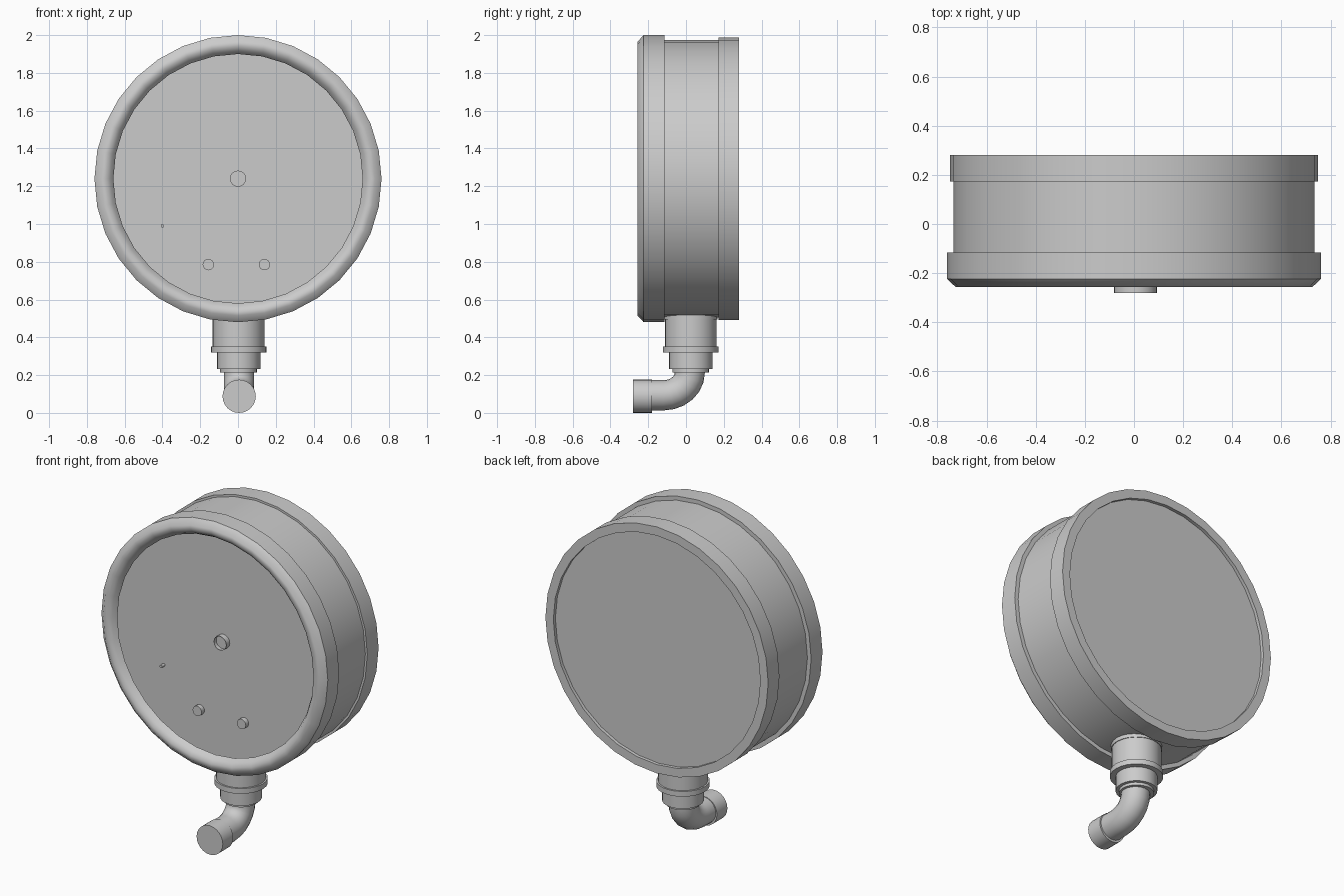
import bpy, bmesh, math
from mathutils import Vector

if "Cube" in bpy.data.objects:
    bpy.data.objects.remove(bpy.data.objects["Cube"])

CZ = 1.24  # height of the dial axis
SX = 0.006  # sideways position of the stem and pipe


def finish(name, bm, angle):
    bmesh.ops.recalc_face_normals(bm, faces=bm.faces)
    me = bpy.data.meshes.new(name)
    bm.to_mesh(me)
    bm.free()
    ob = bpy.data.objects.new(name, me)
    bpy.context.collection.objects.link(ob)
    bpy.ops.object.select_all(action='DESELECT')
    ob.select_set(True)
    bpy.context.view_layer.objects.active = ob
    bpy.ops.object.shade_smooth_by_angle(angle=math.radians(angle))
    return ob


def skin(name, rings, closed=False):
    """Join rings of points into one surface, capped unless closed on itself."""
    bm = bmesh.new()
    loops = [[bm.verts.new(p) for p in r] for r in rings]
    n = len(loops[0])
    pairs = list(zip(loops, loops[1:]))
    if closed:
        pairs.append((loops[-1], loops[0]))
    for a, b in pairs:
        for i in range(n):
            j = (i + 1) % n
            bm.faces.new((a[i], a[j], b[j], b[i]))
    if not closed:
        bm.faces.new(loops[0])
        bm.faces.new(loops[-1])
    return finish(name, bm, 45)


def ring(center, u, v, r, n):
    c, u, v = Vector(center), Vector(u), Vector(v)
    return [c + r * (math.cos(t) * u + math.sin(t) * v)
            for t in (2 * math.pi * i / n for i in range(n))]


def lathe_y(name, prof, n=32, x=0, z=CZ, closed=False):
    return skin(name, [ring((x, y, z), (1, 0, 0), (0, 0, 1), r, n) for r, y in prof],
                closed=closed)


def lathe_z(name, prof, n=24, x=SX - 0.003, y=0.025):
    return skin(name, [ring((x, y, z), (1, 0, 0), (0, 1, 0), r, n) for r, z in prof])


# Case drum, with the dial face set back behind the bezel lip
lathe_y("case_drum", [(0.735, -0.14), (0.735, 0.26)])

# Front bezel with rolled inner lip
lathe_y("front_bezel", [(0.735, -0.115), (0.76, -0.115), (0.76, -0.224), (0.725, -0.257),
                        (0.70, -0.257), (0.677, -0.242), (0.66, -0.215),
                        (0.735, -0.19)], closed=True)

# Rear band around a slightly recessed back
lathe_y("rear_band", [(0.73, 0.172), (0.748, 0.172), (0.748, 0.28), (0.695, 0.28),
                      (0.695, 0.25), (0.73, 0.25)], closed=True)

# Dial hub with a shallow socket, two screws and the needle stop
lathe_y("dial_hub", [(0.043, -0.135), (0.043, -0.173), (0.041, -0.173), (0.041, -0.15)],
        16)
for name, r, x, z in (("left_screw", 0.03, -0.157, 0.785),
                      ("right_screw", 0.03, 0.14, 0.785),
                      ("needle_stop", 0.009, -0.4, 0.99)):
    lathe_y(name, [(r, -0.135), (r, -0.168)], 16, x, z)

# Stem with top shoulder, collar, nut and lower lip
lathe_z("stem", [(0.141, 0.54), (0.141, 0.495), (0.137, 0.495), (0.137, 0.352),
                 (0.147, 0.352), (0.147, 0.32), (0.115, 0.32), (0.115, 0.232),
                 (0.097, 0.232), (0.097, 0.215)])

# Elbow pipe swept from the stem to the front
RY, RZ, ey, ez = 0.14, 0.12, -0.12, 0.213
path = [((SX, 0.02, 0.25), 0)]
path += [((SX, ey + RY * math.cos(a), ez - RZ * math.sin(a)), a)
         for a in (math.pi / 2 * i / 6 for i in range(7))]
path.append(((SX, -0.2, ez - RZ), math.pi / 2))
skin("elbow_pipe", [ring(p, (1, 0, 0), (0, math.cos(a), -math.sin(a)), 0.08, 20)
                    for p, a in path])

# Pipe end fitting
lathe_y("pipe_end", [(0.088, -0.28), (0.088, -0.18)], 24, SX, 0.088)
